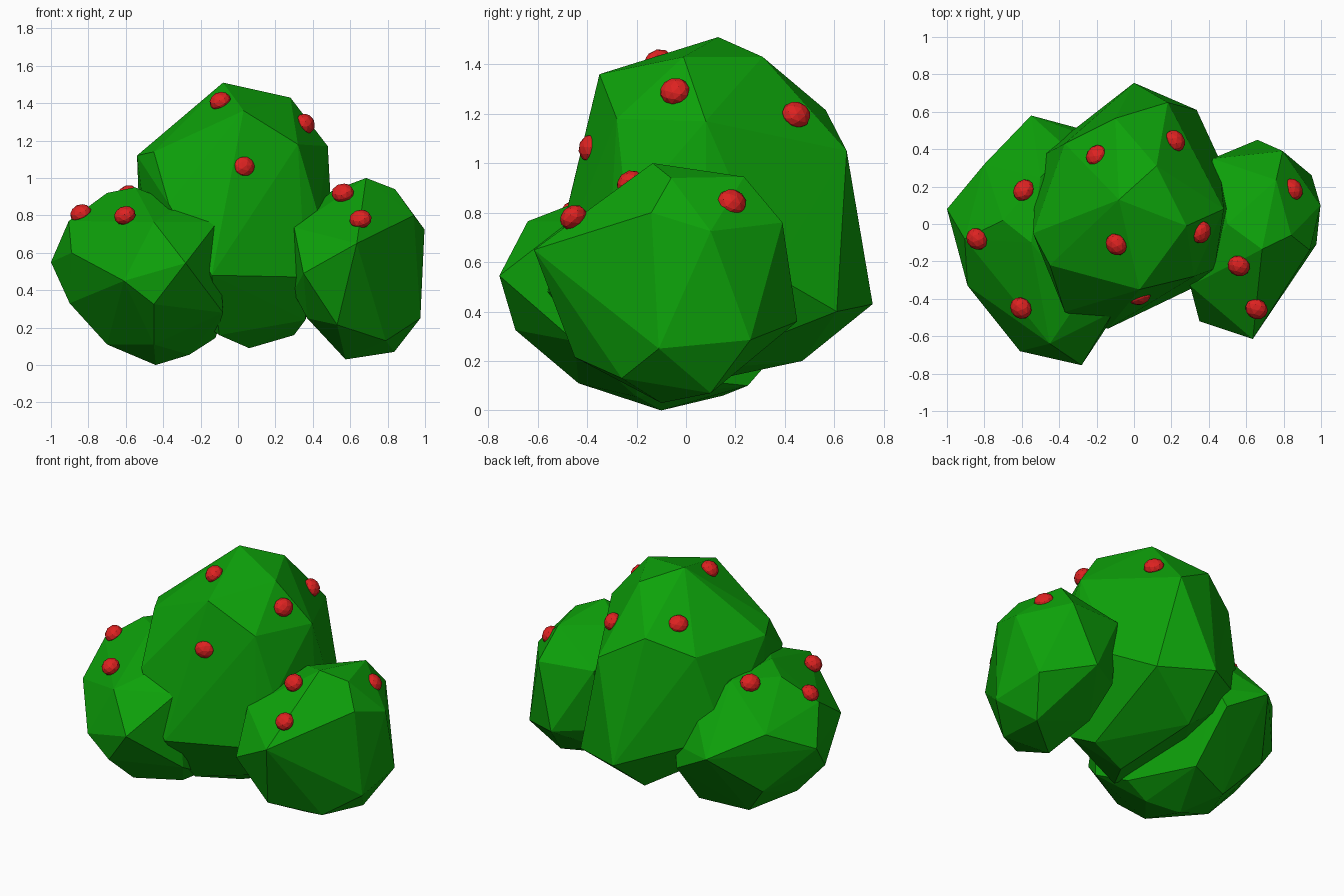
import bpy, bmesh
from mathutils import Vector


def material(name, colour):
    m = bpy.data.materials.new(name)
    m.diffuse_color = colour
    return m


GREEN = material("leaf_green", (0.004, 0.36, 0.003, 1))
RED = material("berry_red", (0.73, 0.016, 0.015, 1))


def finish(bm, name, mat):
    me = bpy.data.meshes.new(name)
    bm.to_mesh(me)
    bm.free()
    me.materials.append(mat)
    ob = bpy.data.objects.new(name, me)
    bpy.context.collection.objects.link(ob)
    return ob


def foliage(name, corners):
    """Faceted clump: convex hull around its corner points."""
    bm = bmesh.new()
    for c in corners:
        bm.verts.new(c)
    bmesh.ops.convex_hull(bm, input=bm.verts)
    loose = [v for v in bm.verts if not v.link_faces]
    bmesh.ops.delete(bm, geom=loose, context='VERTS')
    bmesh.ops.recalc_face_normals(bm, faces=bm.faces)
    return finish(bm, name, GREEN)


def berry(name, pos, clump):
    """Slightly flattened berry lying against the nearest facet."""
    _, _, normal, _ = clump.closest_point_on_mesh(Vector(pos))
    bm = bmesh.new()
    bmesh.ops.create_icosphere(bm, subdivisions=2, radius=1)
    bmesh.ops.scale(bm, vec=(0.062, 0.057, 0.048), verts=bm.verts)
    ob = finish(bm, name, RED)
    ob.rotation_euler = normal.to_track_quat('Z', 'Y').to_euler()
    ob.location = pos


# Tall middle clump
middle = foliage("middle_foliage", [
    (-.08, .13, 1.51), (.28, -.01, 1.43), (.12, .31, 1.43), (.03, -.35, 1.36),
    (-.10, .565, 1.215), (.18, .65, 1.05), (-.37, .43, 1.11), (-.45, -.22, 1.14),
    (-.54, -.05, 1.12), (.32, -.28, 1.18), (.48, .08, 1.17), (-.37, -.47, .86),
    (.43, -.24, .80), (.50, .08, .80), (.455, .35, .55), (.335, .61, .40),
    (0, .755, .43), (-.52, .35, .60), (-.14, -.56, .48), (.36, -.32, .47),
    (.06, -.05, .09), (.30, 0, .16), (-.10, -.30, .16), (-.03, .47, .20),
    (.36, -.15, .24), (-.45, -.1, .4)])

# Low left clump
left = foliage("left_foliage", [
    (-1, .08, .55), (-.905, -.08, .77), (-.70, .02, .92), (-.55, -.10, .95),
    (-.50, .25, .93), (-.30, -.42, .85), (-.11, -.47, .765), (-.45, -.64, .765),
    (-.28, -.755, .545), (-.61, -.68, .45), (-.45, -.69, .325), (-.89, -.33, .60),
    (-.90, -.15, .33), (-.80, .32, .68), (-.55, .58, .55), (-.29, .51, .40),
    (-.25, .47, .53), (-.35, .40, .75), (-.70, -.15, .11), (-.45, -.435, .11),
    (-.44, -.10, 0), (-.56, .15, .06), (-.26, -.20, .055), (-.08, -.45, .28),
    (-.12, -.20, .145), (-.27, .25, .10), (-.75, .28, .28), (-.1, .1, .7)])

# Small right clump
right = foliage("right_foliage", [
    (.685, -.135, 1.0), (.84, -.06, .94), (.76, .235, .945), (.997, .10, .725),
    (.94, -.14, .80), (.795, .39, .76), (.66, .45, .36), (.95, .26, .285),
    (.975, -.11, .25), (.835, .10, .07), (.575, -.10, .03), (.53, -.45, .215),
    (.635, -.615, .65), (.35, -.52, .49), (.30, -.33, .735), (.295, -.25, .39),
    (.37, -.30, .25), (.42, .35, .78), (.42, .30, .38), (.50, .0, .93),
    (.79, -.26, .13), (.47, .15, .18)])

# Berries scattered over each clump
for side, clump, spots in (
    ("left", left, [(-.59, .18, .91), (-.84, -.08, .81), (-.605, -.45, .80)]),
    ("middle", middle, [(-.20, .365, 1.26), (.22, .445, 1.195), (-.095, -.11, 1.41),
                        (.36, -.045, 1.29), (.03, -.385, 1.06)]),
    ("right", right, [(.56, -.225, .92), (.655, -.455, .78), (.85, .185, .84)]),
):
    for i, spot in enumerate(spots, 1):
        berry(f"{side}_berry_{i}", spot, clump)
